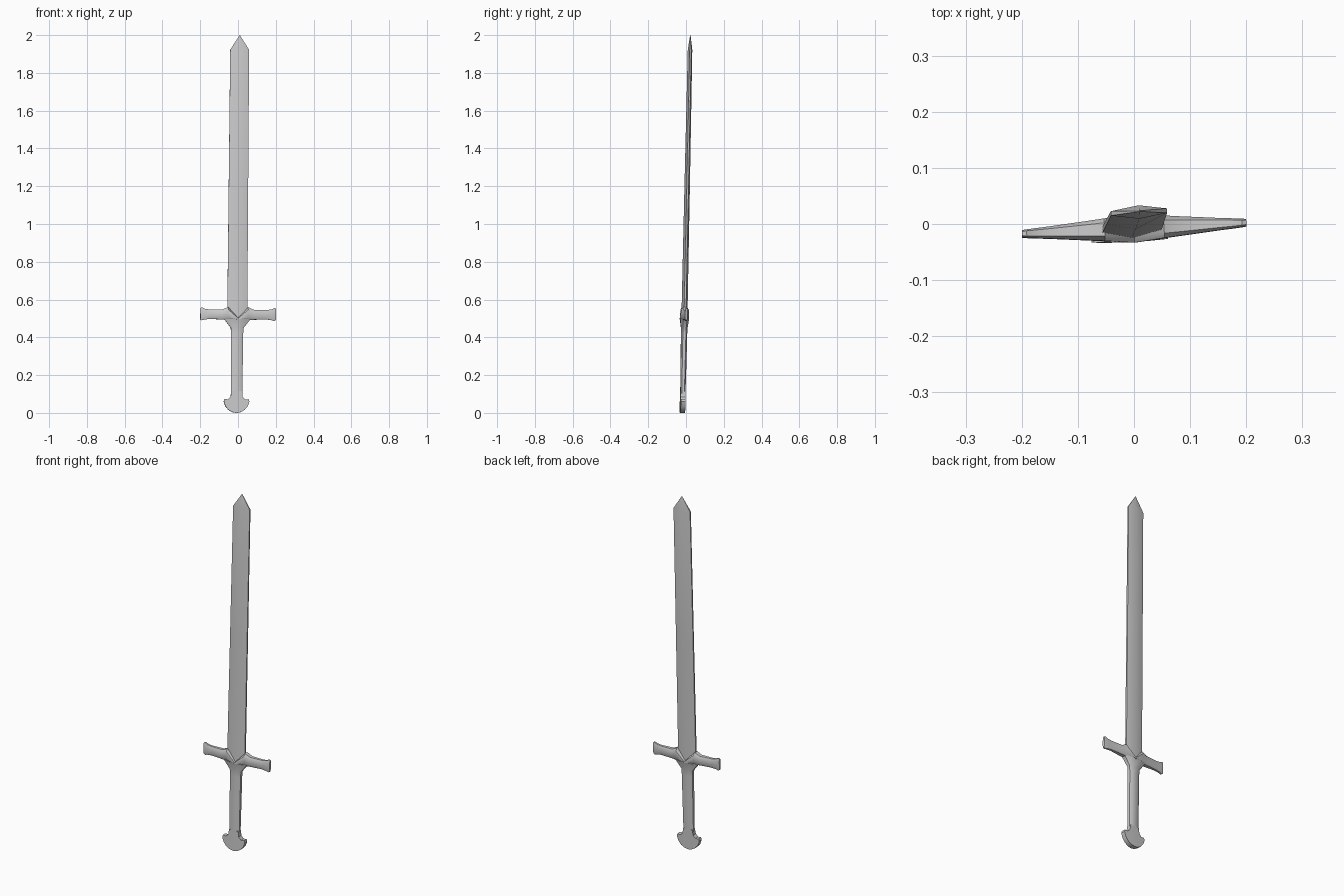
import bpy, bmesh, math
from mathutils import Matrix, Vector

if "Cube" in bpy.data.objects:
    bpy.data.objects.remove(bpy.data.objects["Cube"])

# The whole sword leans very slightly and is turned a little about z
LEAN = (Matrix.Translation((-0.0085, -0.019, 0)) @ Matrix.Rotation(0.009, 4, 'Y')
        @ Matrix.Rotation(-0.021, 4, 'X') @ Matrix.Rotation(0.05, 4, 'Z'))


def finish(name, bm, angle=30):
    bmesh.ops.remove_doubles(bm, verts=bm.verts, dist=1e-5)
    bmesh.ops.recalc_face_normals(bm, faces=bm.faces)
    bm.transform(LEAN)
    me = bpy.data.meshes.new(name)
    bm.to_mesh(me)
    bm.free()
    ob = bpy.data.objects.new(name, me)
    bpy.context.collection.objects.link(ob)
    bpy.ops.object.select_all(action='DESELECT')
    ob.select_set(True)
    bpy.context.view_layer.objects.active = ob
    bpy.ops.object.shade_smooth_by_angle(angle=math.radians(angle))
    return ob


def loft(name, rings, angle=30):
    """Skin a list of equal-length point rings and cap both ends."""
    bm = bmesh.new()
    vs = [[bm.verts.new(p) for p in r] for r in rings]
    n = len(vs[0])
    for a, b in zip(vs, vs[1:]):
        for i in range(n):
            j = (i + 1) % n
            bm.faces.new((a[i], a[j], b[j], b[i]))
    bm.faces.new(vs[0])
    bm.faces.new(vs[-1])
    return finish(name, bm, angle)


def octagon(w, t, k=0.5):
    return [(w, -t*k), (w, t*k), (w*k, t), (-w*k, t),
            (-w, t*k), (-w, -t*k), (-w*k, -t), (w*k, -t)]


# Blade: flat six-sided section with a central ridge, ending in a short point
def blade_ring(z, w, t, edge):
    return [(w, -edge, z), (w, edge, z), (0, t, z),
            (-w, edge, z), (-w, -edge, z), (0, -t, z)]


loft("blade", [blade_ring(0.50, 0.053, 0.016, 0.005),
               blade_ring(1.20, 0.0515, 0.0145, 0.0045),
               blade_ring(1.923, 0.050, 0.012, 0.004),
               blade_ring(2.0, 0.0008, 0.0012, 0.0006)])

# Crossguard: stations along x (x, low z, high z, half thickness), V notch in the middle
half = [(0.0, 0.492, 0.503, 0.025), (0.053, 0.492, 0.560, 0.020),
        (0.085, 0.494, 0.546, 0.017), (0.15, 0.496, 0.546, 0.011),
        (0.175, 0.493, 0.549, 0.009), (0.192, 0.488, 0.557, 0.0075),
        (0.2, 0.493, 0.554, 0.0065)]
stations = [(-x, a, b, t) for x, a, b, t in half[:0:-1]] + half
loft("crossguard", [[(x + 0.004, y, (a + b)/2 + z)
                     for z, y in octagon((b - a)/2, t, 0.6)]
                    for x, a, b, t in stations], 35)

# Grip: oval handle flaring out under the guard
grip = [(0.09, 0.030, 0.013), (0.25, 0.031, 0.015), (0.42, 0.032, 0.016),
        (0.45, 0.034, 0.017), (0.497, 0.070, 0.023)]
loft("grip", [[(x, y, z) for x, y in octagon(w, t)] for z, w, t in grip], 50)

# Pommel: half-disc plate with a short neck and a faint centre ridge
outline = [(0.027, 0.115), (0.032, 0.085), (0.046, 0.071), (0.064, 0.073),
           (0.068, 0.060), (0.059, 0.035), (0.042, 0.015), (0.022, 0.004)]
bm = bmesh.new()
for s in (-1, 1):
    front, back = ([bm.verts.new(Vector((0, d*0.014, 0.115)))]
                   + [bm.verts.new(Vector((s*x, d*(0.014 - 0.03*x), z))) for x, z in outline]
                   + [bm.verts.new(Vector((0, d*0.014, 0.0)))] for d in (-1, 1))
    bm.faces.new(front)
    bm.faces.new(back)
    for i in range(len(front) - 1):
        bm.faces.new((front[i], front[i+1], back[i+1], back[i]))
finish("pommel", bm)
